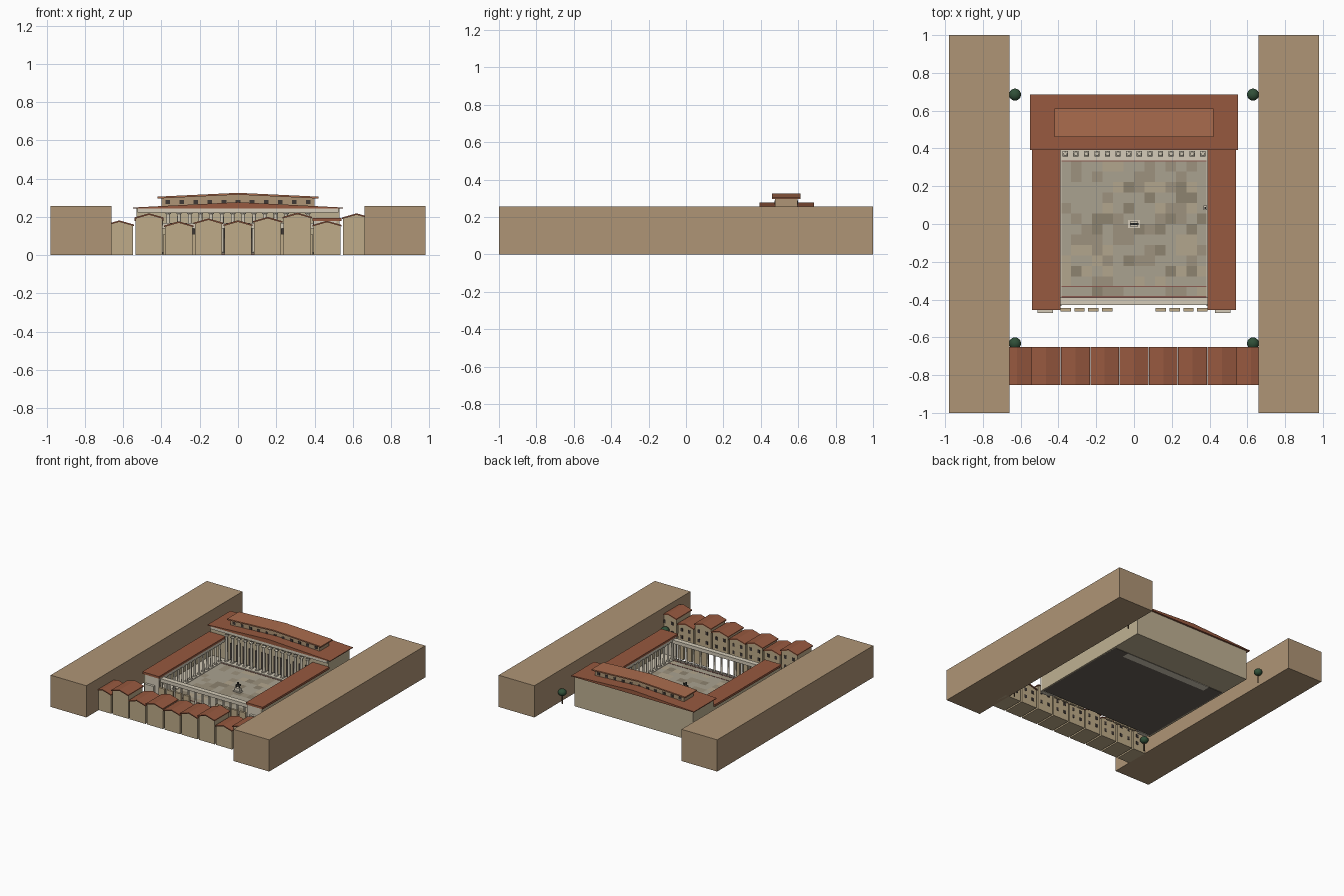
import bpy, bmesh, math, random

if "Cube" in bpy.data.objects:
    bpy.data.objects.remove(bpy.data.objects["Cube"])
random.seed(4)


def mat(name, r, g, b):
    m = bpy.data.materials.new(name)
    m.diffuse_color = (r, g, b, 1)
    m.use_nodes = True
    m.node_tree.nodes["Principled BSDF"].inputs["Base Color"].default_value = m.diffuse_color
    return m


TAN = mat("tan_block", .43, .30, .18)
WALL = mat("cream_wall", .52, .44, .29)
HOUSE = mat("house_wall", .52, .41, .25)
STONE = mat("pale_stone", .66, .60, .48)
ROOF = mat("clay_roof", .31, .10, .05)
ROOF2 = mat("light_clay_roof", .40, .15, .075)
DARK = mat("dark_opening", .05, .04, .035)
BASE = mat("base_stone", .14, .12, .10)
STRIP = mat("red_strip", .26, .10, .08)
LEAF = mat("foliage", .03, .08, .04)
WOOD = mat("trunk", .10, .06, .03)
BRONZE = mat("bronze", .06, .06, .05)
TILES = [mat("paving_%d" % i, *c) for i, c in enumerate(
    [(.40, .36, .28), (.34, .29, .21), (.27, .23, .16), (.45, .38, .27)])]


def finish(bm, name, m, smooth=False):
    bmesh.ops.recalc_face_normals(bm, faces=bm.faces)
    me = bpy.data.meshes.new(name)
    bm.to_mesh(me)
    bm.free()
    for k in (m if isinstance(m, list) else [m]):
        me.materials.append(k)
    if smooth:
        for p in me.polygons:
            p.use_smooth = len(p.vertices) == 4 or smooth == "all"
    ob = bpy.data.objects.new(name, me)
    bpy.context.collection.objects.link(ob)
    return ob


def add_box(bm, x0, x1, y0, y1, z0, z1):
    v = bmesh.ops.create_cube(bm, size=1)["verts"]
    bmesh.ops.scale(bm, vec=(x1 - x0, y1 - y0, z1 - z0), verts=v)
    bmesh.ops.translate(bm, vec=((x0 + x1) / 2, (y0 + y1) / 2, (z0 + z1) / 2), verts=v)


def boxes(name, m, *dims):
    bm = bmesh.new()
    for d in dims:
        add_box(bm, *d)
    return finish(bm, name, m)


def extrude_xz(name, m, pts, y0, y1):
    """Front profile pulled along y."""
    bm = bmesh.new()
    f = bm.faces.new([bm.verts.new((x, y0, z)) for x, z in pts])
    r = bmesh.ops.extrude_face_region(bm, geom=[f])["geom"]
    bmesh.ops.translate(bm, vec=(0, y1 - y0, 0),
                        verts=[g for g in r if isinstance(g, bmesh.types.BMVert)])
    return finish(bm, name, m)


def gable_roof(name, m, cx, w, eave, ridge, t, y0, y1):
    pts = [(cx - w, eave), (cx, ridge - t), (cx + w, eave), (cx + w, eave + t),
           (cx, ridge), (cx - w, eave + t)]
    return extrude_xz(name, m, pts, y0, y1)


def columns(name, spots, z0, z1, r):
    """Round shafts with square base and capital."""
    bm = bmesh.new()
    for x, y in spots:
        v = bmesh.ops.create_cone(bm, cap_ends=True, segments=12, radius1=r,
                                  radius2=r * .85, depth=z1 - z0)["verts"]
        bmesh.ops.translate(bm, vec=(x, y, (z0 + z1) / 2), verts=v)
        q = r * 1.25
        add_box(bm, x - q, x + q, y - q, y + q, z0, z0 + .006)
        add_box(bm, x - q, x + q, y - q, y + q, z1 - .008, z1)
    return finish(bm, name, STONE, True)


# Long blocks on both sides
for s, n in ((-1, "left"), (1, "right")):
    a, b = sorted((s * .66, s * .98))
    boxes(n + "_city_block", TAN, (a, b, -1, 1, 0, .257))

# Court floor, paving and step strips
boxes("court_base", BASE, (-.52, .52, -.43, .40, 0, .004))
bm = bmesh.new()
n = 14
bmesh.ops.create_grid(bm, x_segments=n, y_segments=n, size=.39)
bmesh.ops.translate(bm, vec=(0, 0, .006), verts=bm.verts)
for f in bm.faces:
    f.material_index = random.choice((0, 0, 0, 1, 1, 2, 3))
finish(bm, "court_paving", TILES)
boxes("paving_strips", STRIP, *[(-.39, .39, y - .003, y + .003, .004, .008)
                                for y in (-.385, -.33, .333)])

# Side wings: outer wall, end wall, colonnade, roof
for s, n in ((-1, "left"), (1, "right")):
    def sx(a, b, *rest):
        return (*sorted((s * a, s * b)), *rest)
    boxes(n + "_wing_wall", WALL, sx(.515, .53, -.45, .41, 0, .178))
    boxes(n + "_wing_end", STONE, sx(.395, .53, -.45, -.435, 0, .178),
          sx(.43, .51, -.47, -.45, 0, .11))
    boxes(n + "_wing_beam", STONE, sx(.392, .416, -.44, .40, .155, .178))
    boxes(n + "_wing_step", STONE, sx(.385, .515, -.435, .40, .004, .010))
    boxes(n + "_wing_roof", ROOF, sx(.39, .54, -.455, .40, .178, .195))
    columns(n + "_wing_columns", [(s * .404, -.40 + i * .053) for i in range(15)],
            .01, .157, .009)
    # Stalls in front of the screen
    boxes(n + "_stalls", HOUSE, *[sx(.115 + i * .073, .17 + i * .073, -.462, -.444, 0, .11)
                                  for i in range(4)])

# Front screen: beam on columns
boxes("front_beam", STONE, (-.395, .395, -.43, -.39, .14, .168))
columns("front_columns", [(-.345 + i * .0627, -.41) for i in range(12)], .004, .142, .008)

# Rear hall with tall portico
boxes("hall_stylobate", STONE, (-.392, .392, .337, .40, 0, .014))
boxes("hall_body", WALL, (-.53, .53, .405, .67, 0, .243))
boxes("hall_entablature", STONE, (-.525, .525, .393, .41, .222, .243))
columns("hall_columns", [(-.364 + i * .056, .372) for i in range(14)], .014, .224, .011)
boxes("hall_doors", DARK, *[(-.353 + i * .056, -.319 + i * .056, .400, .408, .014, .15)
                            for i in range(13)])
extrude_xz("hall_gable", ROOF, [(-.55, .243), (.55, .243), (.55, .249),
                                (0, .277), (-.55, .249)], .393, .685)

# Raised clerestory with windows and light roof
extrude_xz("clerestory_wall", TAN, [(-.40, .25), (.40, .25), (.40, .298),
                                    (0, .318), (-.40, .298)], .475, .597)
boxes("clerestory_windows", DARK, *[(x * .0733 - .012, x * .0733 + .012, y - .003, y + .003,
                                     .268, .288) for x in range(-5, 6) for y in (.475, .597)])
gable_roof("clerestory_roof", ROOF2, 0, .42, .296, .326, .010, .46, .612)

# Row of narrow houses
HEIGHTS = [.16, .197, .155, .17, .16, .178, .2, .158, .197]
windows = []
for i, h in enumerate(HEIGHTS):
    cx = (i - 4) * .155
    w = .071
    extrude_xz("row_house_%d" % i, HOUSE, [(cx - w, 0), (cx + w, 0), (cx + w, h - .006),
                                           (cx, h + .014), (cx - w, h - .006)], -.843, -.66)
    gable_roof("row_roof_%d" % i, ROOF, cx, .0765, h - .008, h + .022, .008, -.853, -.652)
    for dx in (-.035, .035):
        for z in (h * .3, h * .68):
            windows.append((cx + dx - .010, cx + dx + .010, -.662, -.657, z, z + .026))
boxes("row_windows", DARK, *windows)

# Central rider statue
boxes("statue_plinth", STONE, (-.032, .032, -.021, .021, .004, .012),
      (-.022, .022, -.012, .012, .012, .036))
boxes("statue_mount", BRONZE, (-.018, .016, -.005, .005, .048, .058),
      (.013, .024, -.004, .004, .056, .070), (-.006, .004, -.004, .004, .058, .080),
      *[(x, x + .004, y, y + .003, .036, .05) for x in (-.017, .011) for y in (-.005, .002)])

# Small figure by the right colonnade
boxes("side_plinth", STONE, (.367, .387, .073, .097, .004, .03))
boxes("side_figure", BRONZE, (.372, .382, .080, .090, .03, .068))

# Round trees
for i, (x, y) in enumerate([(-.63, .685), (.63, .685), (-.63, -.632), (.63, -.632)]):
    bm = bmesh.new()
    bmesh.ops.create_uvsphere(bm, u_segments=16, v_segments=10, radius=.032)
    bmesh.ops.scale(bm, vec=(1, 1, .85), verts=bm.verts)
    bmesh.ops.translate(bm, vec=(x, y, .092), verts=bm.verts)
    finish(bm, "tree_crown_%d" % i, LEAF, "all")
    bm = bmesh.new()
    bmesh.ops.create_cone(bm, cap_ends=True, segments=8, radius1=.005, radius2=.004, depth=.075)
    bmesh.ops.translate(bm, vec=(x, y, .0375), verts=bm.verts)
    finish(bm, "tree_trunk_%d" % i, WOOD)
